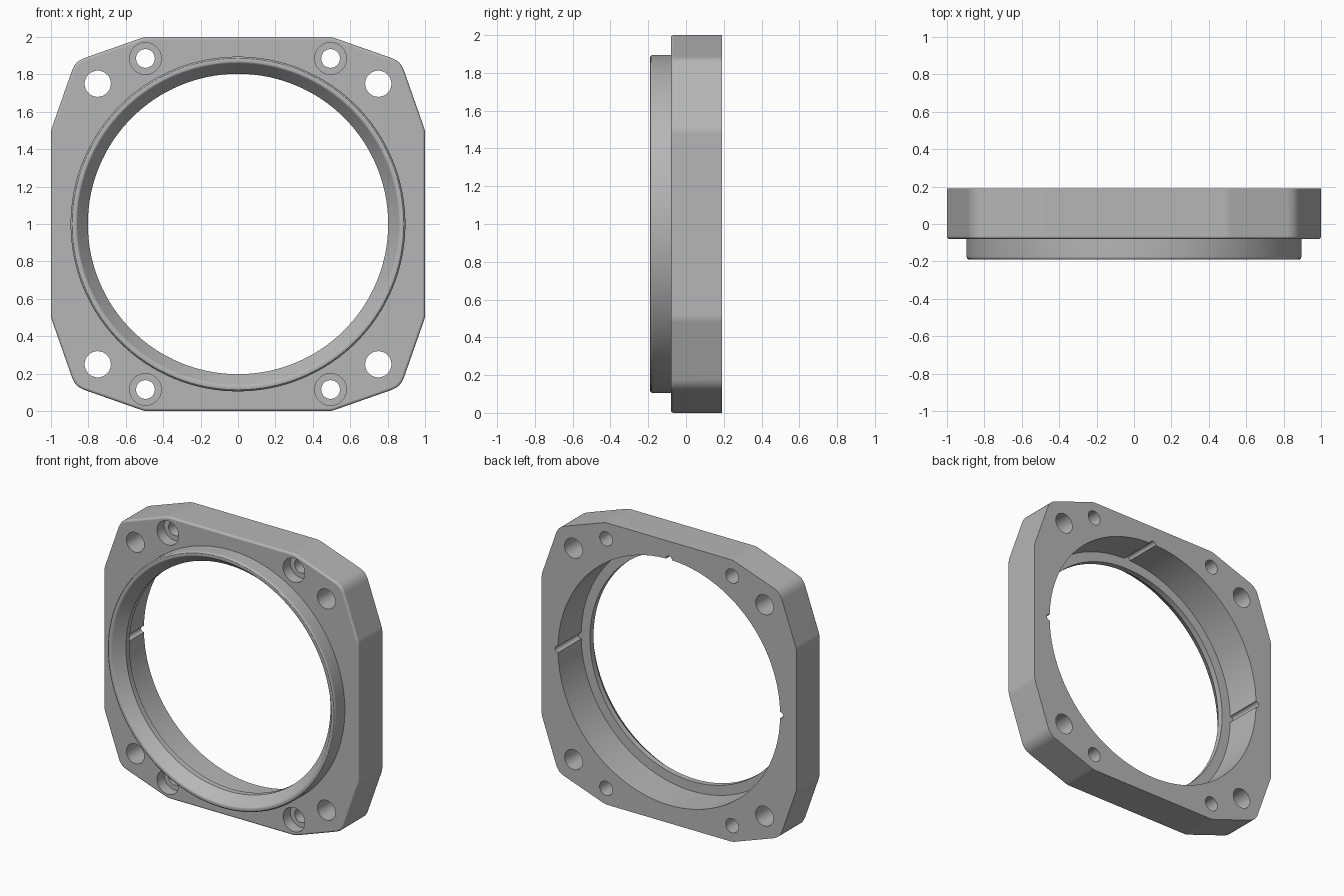
import bpy, bmesh, math
from mathutils import Vector

cube = bpy.data.objects.get("Cube")
if cube:
    bpy.data.objects.remove(cube, do_unlink=True)

mat = bpy.data.materials.new("machined_grey")
mat.use_nodes = True
GREY = (0.47, 0.47, 0.47, 1)
mat.diffuse_color = GREY
mat.node_tree.nodes["Principled BSDF"].inputs["Base Color"].default_value = GREY

CENTRE = 1.0            # height of the bore axis
FRONT, BACK = -0.08, 0.19
BORE = 0.872


def add_object(name, bm):
    bmesh.ops.recalc_face_normals(bm, faces=bm.faces)
    mesh = bpy.data.meshes.new(name)
    bm.to_mesh(mesh)
    bm.free()
    mesh.materials.append(mat)
    obj = bpy.data.objects.new(name, mesh)
    bpy.context.collection.objects.link(obj)
    return obj


def activate(obj):
    bpy.ops.object.select_all(action='DESELECT')
    obj.select_set(True)
    bpy.context.view_layer.objects.active = obj


def finish(obj):
    activate(obj)
    bpy.ops.object.shade_smooth_by_angle(angle=math.radians(32))
    weighted = obj.modifiers.new("even_normals", 'WEIGHTED_NORMAL')
    weighted.keep_sharp = True


def rounded(corners, steps=5):
    """Round each (x, z, trim) corner of a closed outline."""
    pts = []
    for i, (x, z, trim) in enumerate(corners):
        c = Vector((x, z))
        before = Vector(corners[i - 1][:2])
        after = Vector(corners[(i + 1) % len(corners)][:2])
        a = c + (before - c).normalized() * trim
        b = c + (after - c).normalized() * trim
        for k in range(steps):
            t = k / (steps - 1)
            pts.append(a * (1 - t) ** 2 + c * 2 * t * (1 - t) + b * t * t)
    return pts


def cut(target, x, z, radius, y0, y1, sides=48):
    """Drill a round hole along y."""
    bpy.ops.mesh.primitive_cylinder_add(
        vertices=sides, radius=radius, depth=y1 - y0,
        location=(x, (y0 + y1) / 2, CENTRE + z), rotation=(math.pi / 2, 0, 0))
    cutter = bpy.context.object
    cutter.hide_render = True
    activate(target)
    mod = target.modifiers.new("drill", 'BOOLEAN')
    mod.operation, mod.solver, mod.object = 'DIFFERENCE', 'EXACT', cutter
    bpy.ops.object.modifier_apply(modifier=mod.name)
    bpy.data.objects.remove(cutter, do_unlink=True)


# Flange plate: one quarter of the outline turned four times
quarter = [(1, 0.5, 0.02), (0.87, 0.87, 0.05), (0.5, 1, 0.02)]
corners = []
for turn in range(4):
    c, s = round(math.cos(turn * math.pi / 2)), round(math.sin(turn * math.pi / 2))
    corners += [(x * c - z * s, x * s + z * c, t) for x, z, t in quarter]

bm = bmesh.new()
face = bm.faces.new([bm.verts.new((p.x, BACK, p.y + CENTRE)) for p in rounded(corners)])
geom = bmesh.ops.extrude_face_region(bm, geom=[face], use_keep_orig=True)["geom"]
bmesh.ops.translate(bm, vec=(0, FRONT - BACK, 0),
                    verts=[g for g in geom if isinstance(g, bmesh.types.BMVert)])
bmesh.ops.recalc_face_normals(bm, faces=bm.faces)
front_edges = [e for e in bm.edges if all(v.co.y < FRONT + 0.001 for v in e.verts)]
bmesh.ops.bevel(bm, geom=front_edges, offset=0.015, segments=4, profile=0.5, affect='EDGES')
plate = add_object("flange_plate", bm)

# Main bore, then three round keyways in its wall
cut(plate, 0, 0, BORE, -0.3, 0.3, 128)
for x, z in ((1, 0), (-1, 0), (0, 1)):
    cut(plate, x * BORE, z * BORE, 0.023, -0.3, 0.3, 24)

# Corner holes and counterbored screw holes
for sx in (-1, 1):
    for sz in (-1, 1):
        cut(plate, sx * 0.75, sz * 0.75, 0.07, -0.3, 0.3)
        cut(plate, sx * 0.495, sz * 0.885, 0.05, -0.3, 0.3)
        cut(plate, sx * 0.495, sz * 0.885, 0.085, -0.3, 0.0)
finish(plate)

# Front lip: turned section with a flared mouth and an inner ledge
section = [(0.895, -0.07), (0.895, -0.175), (0.892, -0.184), (0.886, -0.189),
           (0.878, -0.19), (0.868, -0.19), (0.862, -0.187), (0.858, -0.181),
           (0.803, -0.11), (0.803, -0.07)]
bm = bmesh.new()
SIDES = 128
rings = []
for i in range(SIDES):
    a = 2 * math.pi * i / SIDES
    rings.append([bm.verts.new((r * math.cos(a), y, CENTRE + r * math.sin(a)))
                  for r, y in section])
for i in range(SIDES):
    here, there = rings[i - 1], rings[i]
    for k in range(len(section)):
        bm.faces.new((here[k - 1], here[k], there[k], there[k - 1]))
finish(add_object("front_lip", bm))
